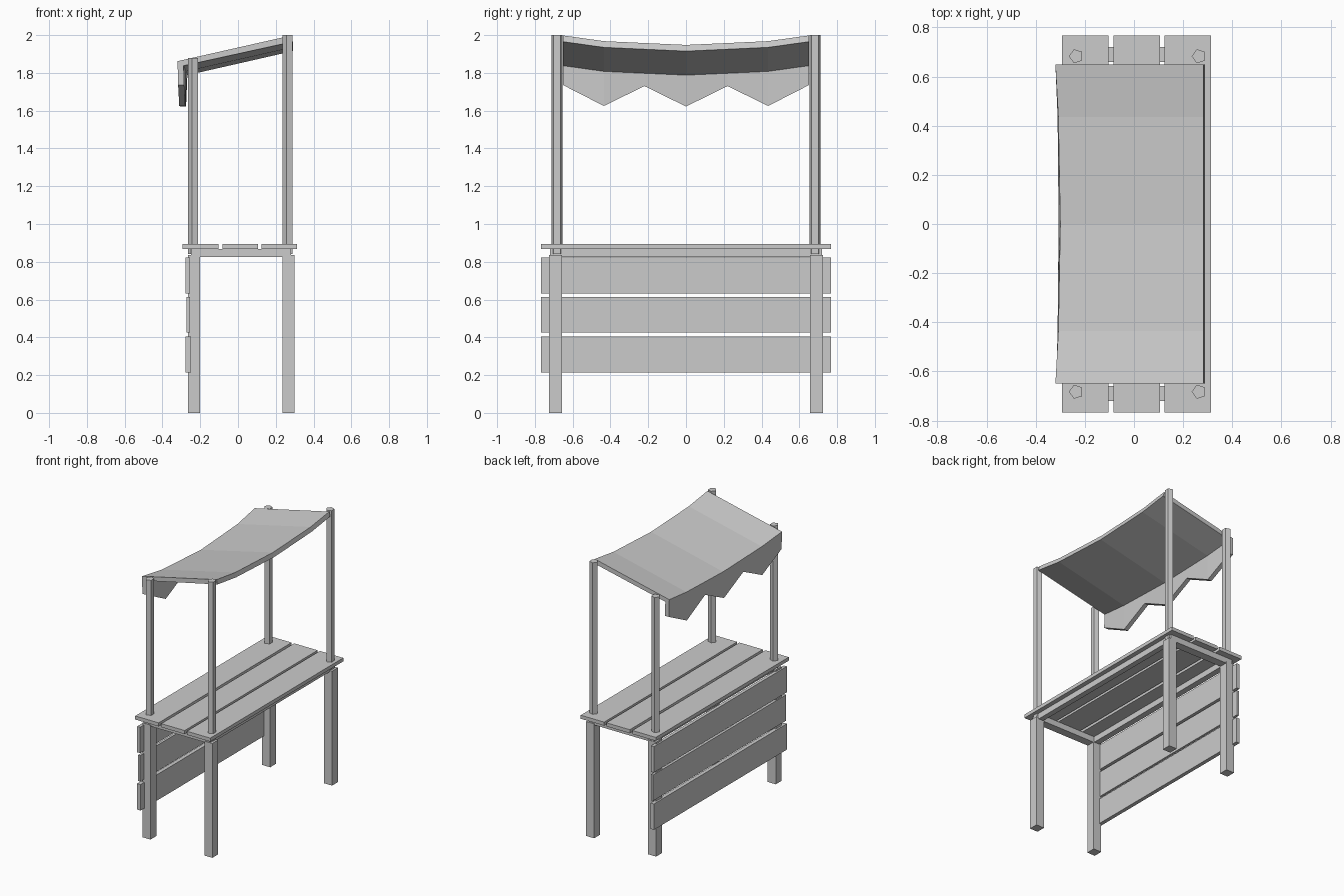
import bpy, bmesh, math

if "Cube" in bpy.data.objects:
    bpy.data.objects.remove(bpy.data.objects["Cube"])


def make_object(name, bm):
    bmesh.ops.recalc_face_normals(bm, faces=bm.faces[:])
    mesh = bpy.data.meshes.new(name)
    bm.to_mesh(mesh)
    bm.free()
    obj = bpy.data.objects.new(name, mesh)
    bpy.context.collection.objects.link(obj)
    return obj


def box(name, x0, x1, y0, y1, z0, z1):
    bm = bmesh.new()
    bmesh.ops.create_cube(bm, size=1)
    for v in bm.verts:
        v.co = (x0 if v.co.x < 0 else x1,
                y0 if v.co.y < 0 else y1,
                z0 if v.co.z < 0 else z1)
    return make_object(name, bm)


def loft(name, rings):
    """Join equal-sized closed rings and cap both ends."""
    bm = bmesh.new()
    rows = [[bm.verts.new(p) for p in ring] for ring in rings]
    n = len(rows[0])
    for a, b in zip(rows, rows[1:]):
        for i in range(n):
            j = (i + 1) % n
            bm.faces.new((a[i], a[j], b[j], b[i]))
    bm.faces.new(rows[0])
    bm.faces.new(rows[-1])
    return make_object(name, bm)


# Counter planks
for i, x in enumerate((-0.293, -0.083, 0.124)):
    box(f"counter_plank_{i}", x, x + 0.189, -0.767, 0.767, 0.868, 0.894)

# Cladding boards on the customer side
for i, (x0, x1, z0) in enumerate(((-0.278, -0.25, 0.215),
                                  (-0.272, -0.254, 0.425),
                                  (-0.277, -0.253, 0.633))):
    box(f"cladding_board_{i}", x0, x1, -0.767, 0.767, z0, z0 + 0.189)

# Long frame rails under the counter
box("long_rail_customer", -0.25, -0.205, -0.70, 0.70, 0.825, 0.868)
box("long_rail_seller", 0.24, 0.28, -0.70, 0.70, 0.825, 0.868)

for s, side in ((-1, "near"), (1, "far")):
    # Short frame rails
    y0, y1 = sorted((s * 0.66, s * 0.72))
    box(f"short_rail_{side}", -0.25, 0.28, y0, y1, 0.825, 0.868)

    # Square legs and five-sided canopy posts
    for end, leg_x, post_x, top in (("customer", -0.265, -0.235, 1.88),
                                    ("seller", 0.235, 0.265, 2.0)):
        y0, y1 = sorted((s * 0.657, s * 0.724))
        box(f"leg_{end}_{side}", leg_x, leg_x + 0.065, y0, y1, 0, 0.835)
        ring = [(post_x + 0.03 * math.cos(math.pi + k * math.tau / 5),
                 s * 0.683 + 0.03 * math.sin(math.pi + k * math.tau / 5))
                for k in range(5)]
        loft(f"post_{end}_{side}", [[(x, y, z) for x, y in ring]
                                    for z in (0.84, top)])

# Sagging canopy with zigzag valance: y, sag, inward shift, valance hem height
half = [(0.65, 0, 0, 1.735), (0.435, 0.03, 0.012, 1.625),
        (0.22, 0.04, 0.016, 1.73), (0, 0.05, 0.02, 1.622)]
stations = half + [(-y, s, k, h) for y, s, k, h in half[-2::-1]]
loft("canopy", [[(0.282, y, 1.998 - s), (-0.32 + k, y, 1.862 - s),
                 (-0.317 + k * 0.5, y, hem), (-0.285 + k * 0.5, y, hem),
                 (-0.288 + k, y, 1.838 - s), (0.29, y, 1.965 - s)]
                for y, s, k, hem in stations])
